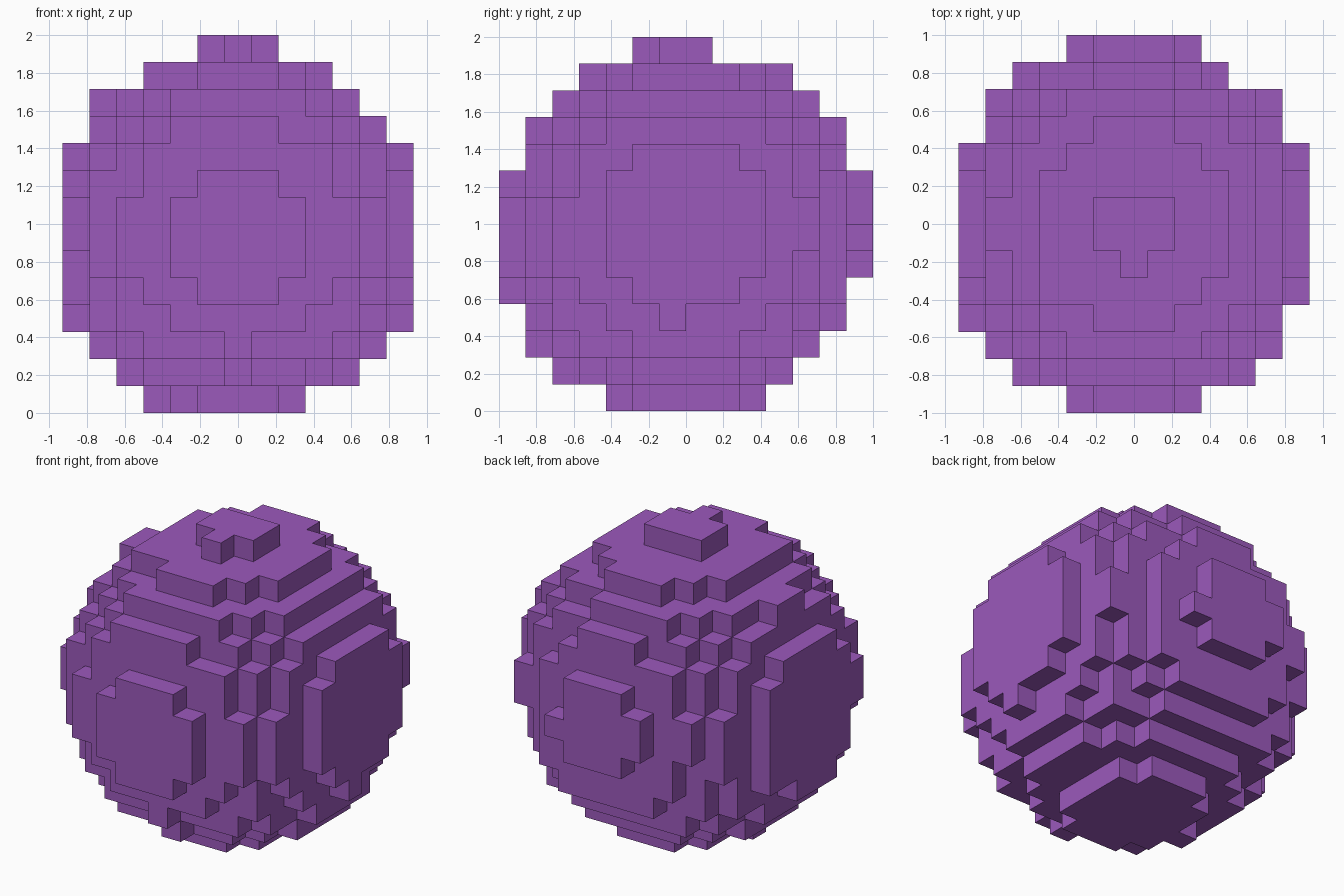
import bpy
import bmesh
from mathutils import Vector

cube = bpy.data.objects.get("Cube")
if cube:
    bpy.data.objects.remove(cube, do_unlink=True)

# Single flat colour
purple = bpy.data.materials.new("purple")
purple.use_nodes = True
colour = (0.33, 0.10, 0.50, 1.0)
purple.diffuse_color = colour
purple.node_tree.nodes["Principled BSDF"].inputs["Base Color"].default_value = colour

# Ball of blocks: a block is filled when its middle lies inside the sphere
BLOCK = 1 / 7
COUNTS = (13, 14, 14)
CENTRE = Vector((-0.08, -0.08, -0.26))
RADIUS_SQUARED = 47.68 + CENTRE.length_squared


def middle(cell):
    return Vector([c + 0.5 - n / 2 for c, n in zip(cell, COUNTS)])


filled = {
    (i, j, k)
    for i in range(COUNTS[0]) for j in range(COUNTS[1]) for k in range(COUNTS[2])
    if (middle((i, j, k)) - CENTRE).length_squared < RADIUS_SQUARED
}

# Outer skin: one square wherever a filled block meets open space
bm = bmesh.new()
corners = {}


def corner(point):
    key = tuple(round(2 * v) for v in point)
    if key not in corners:
        corners[key] = bm.verts.new(point * BLOCK + Vector((0, 0, 1)))
    return corners[key]


for cell in sorted(filled):
    for axis in range(3):
        for sign in (-1, 1):
            neighbour = list(cell)
            neighbour[axis] += sign
            if tuple(neighbour) in filled:
                continue
            out, u = Vector(), Vector()
            out[axis] = sign / 2
            u[(axis + 1) % 3] = 0.5
            v = out.cross(u) * 2
            face_middle = middle(cell) + out
            bm.faces.new([corner(face_middle + a * u + b * v)
                          for a, b in ((-1, -1), (1, -1), (1, 1), (-1, 1))])

mesh = bpy.data.meshes.new("block_ball")
bm.to_mesh(mesh)
bm.free()
mesh.materials.append(purple)
ball = bpy.data.objects.new("block_ball", mesh)
bpy.context.scene.collection.objects.link(ball)
